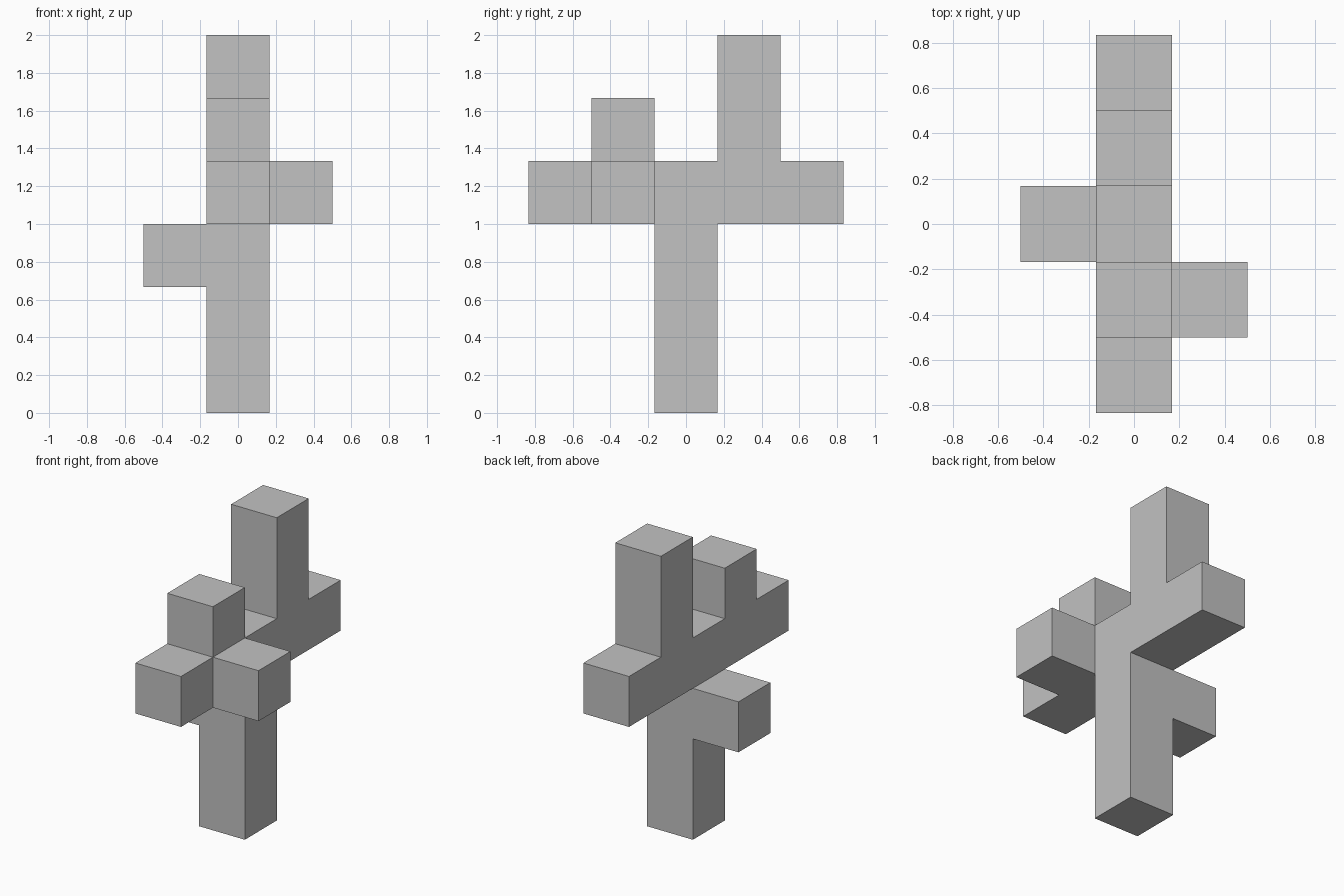
import bpy
import bmesh
from mathutils import Vector

cube = bpy.data.objects.get("Cube")
if cube:
    bpy.data.objects.remove(cube, do_unlink=True)

UNIT = 1 / 3  # edge of one block

# Each part is a straight run of blocks: first block, direction, count
PARTS = {
    "post": ((0, 0, 0), (0, 0, 1), 3),
    "crossbeam": ((0, -2, 3), (0, 1, 0), 5),
    "rear_tower": ((0, 1, 4), (0, 0, 1), 2),
    "front_stub": ((0, -1, 4), (0, 0, 1), 1),
    "left_arm": ((1, -1, 3), (1, 0, 0), 1),
    "right_arm": ((-1, 0, 2), (-1, 0, 0), 1),
}
cells = {
    tuple(s + d * i for s, d in zip(start, step))
    for start, step, count in PARTS.values()
    for i in range(count)
}

# Stack the blocks, weld them, and drop the walls between neighbours
bm = bmesh.new()
for x, y, z in sorted(cells):
    block = bmesh.ops.create_cube(bm, size=UNIT)
    bmesh.ops.translate(bm, verts=block["verts"],
                        vec=Vector((x, y, z + 0.5)) * UNIT)


def is_inner(face):
    centre = face.calc_center_median() / UNIT
    beyond = centre + face.normal * 0.5 - Vector((0, 0, 0.5))
    return tuple(round(c) for c in beyond) in cells


bm.normal_update()
inner = [f for f in bm.faces if is_inner(f)]
bmesh.ops.delete(bm, geom=inner, context="FACES")
bmesh.ops.remove_doubles(bm, verts=bm.verts, dist=0.001)

# Merge coplanar squares into large flat faces
bmesh.ops.dissolve_limit(bm, angle_limit=0.01, verts=bm.verts, edges=bm.edges)
bmesh.ops.recalc_face_normals(bm, faces=bm.faces)

mesh = bpy.data.meshes.new("branching_block_post")
bm.to_mesh(mesh)
bm.free()

# Plain grey material
grey = bpy.data.materials.new("light_grey")
grey.use_nodes = True
colour = (0.54, 0.54, 0.54, 1)
grey.diffuse_color = colour
grey.node_tree.nodes["Principled BSDF"].inputs["Base Color"].default_value = colour
mesh.materials.append(grey)

post = bpy.data.objects.new("branching_block_post", mesh)
bpy.context.collection.objects.link(post)
